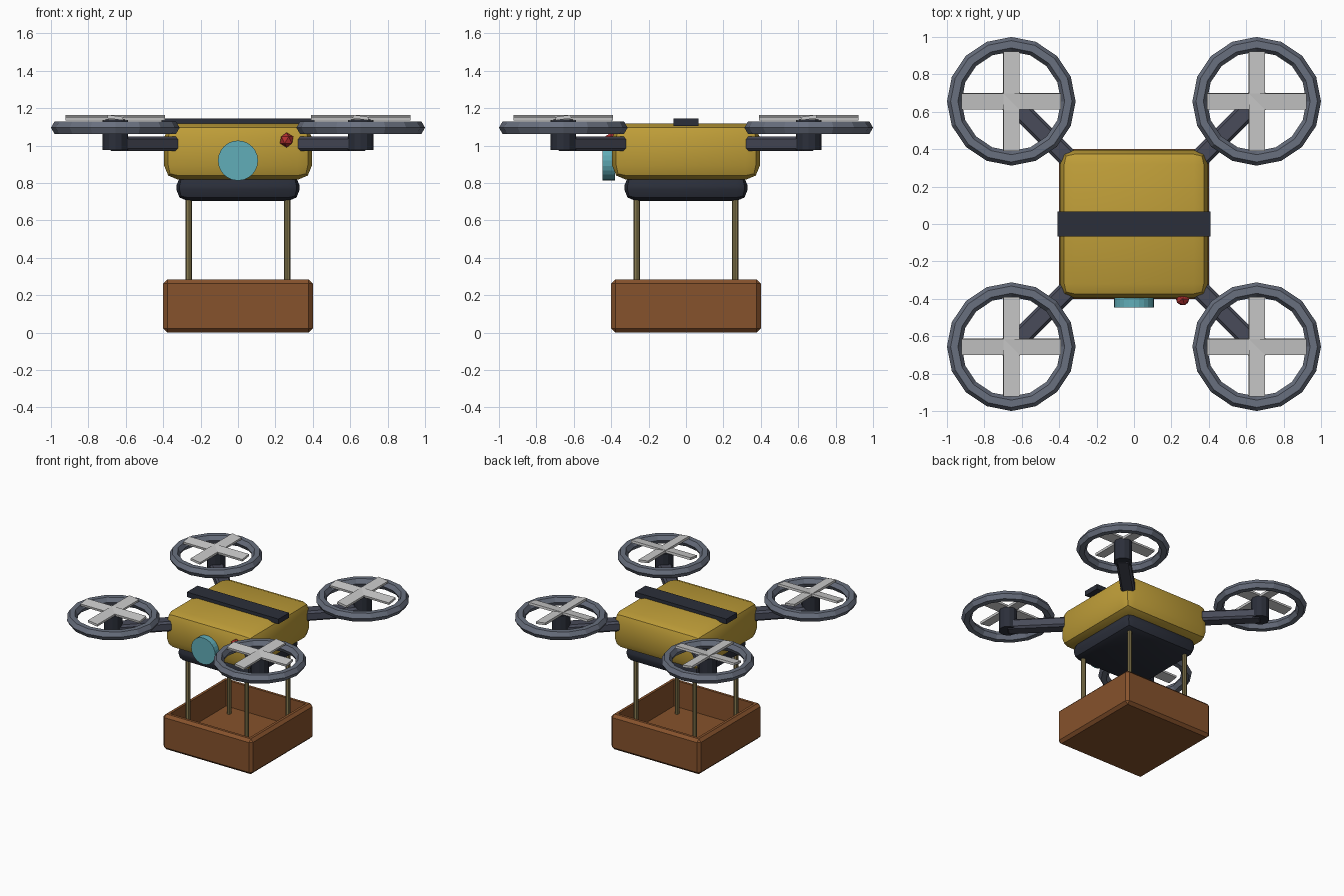
import bpy, bmesh, math
from mathutils import Matrix

if "Cube" in bpy.data.objects:
    bpy.data.objects.remove(bpy.data.objects["Cube"])


def material(name, rgb):
    m = bpy.data.materials.new(name)
    m.diffuse_color = (*rgb, 1)
    m.use_nodes = True
    m.node_tree.nodes["Principled BSDF"].inputs["Base Color"].default_value = m.diffuse_color
    return m


YELLOW = material("yellow", (0.52, 0.34, 0.04))
DARK = material("dark", (0.024, 0.028, 0.042))
ARM = material("arm_grey", (0.065, 0.07, 0.10))
RING = material("ring_grey", (0.14, 0.16, 0.21))
BROWN = material("brown", (0.24, 0.085, 0.025))
ROPE = material("rope", (0.25, 0.2, 0.08))
TEAL = material("teal", (0.12, 0.42, 0.48))
RED = material("red", (0.45, 0.03, 0.03))


def finish(name, bm, mat=None, loc=(0, 0, 0), rot=(0, 0, 0), smooth=None):
    me = bpy.data.meshes.new(name)
    bmesh.ops.recalc_face_normals(bm, faces=bm.faces)
    bm.to_mesh(me)
    bm.free()
    ob = bpy.data.objects.new(name, me)
    bpy.context.collection.objects.link(ob)
    ob.location, ob.rotation_euler = loc, rot
    if mat:
        me.materials.append(mat)
    if smooth:
        bpy.ops.object.select_all(action='DESELECT')
        ob.select_set(True)
        bpy.context.view_layer.objects.active = ob
        bpy.ops.object.shade_smooth_by_angle(angle=math.radians(smooth))
    return ob


def box(name, size, loc, mat=None, bevel=0, segs=1, rot=(0, 0, 0), smooth=None):
    bm = bmesh.new()
    bmesh.ops.create_cube(bm, size=1, matrix=Matrix.Diagonal((*size, 1)))
    if bevel:
        bmesh.ops.bevel(bm, geom=bm.edges[:], offset=bevel, segments=segs,
                        profile=0.5, affect='EDGES')
    return finish(name, bm, mat, loc, rot, smooth)


def cylinder(name, r, depth, loc, mat, sides, rot=(0, 0, 0)):
    bm = bmesh.new()
    bmesh.ops.create_cone(bm, cap_ends=True, segments=sides, radius1=r,
                          radius2=r, depth=depth)
    return finish(name, bm, mat, loc, rot)


# Body, belly plate and top strap
box("body", (0.79, 0.79, 0.30), (0, 0, 0.968), YELLOW, 0.075, 2, smooth=40)
box("belly", (0.66, 0.66, 0.14), (0, 0, 0.775), DARK, 0.06, 2, smooth=40)
box("top_strap", (0.82, 0.135, 0.04), (0, 0, 1.124), DARK)

# Camera lens and signal light
cylinder("lens", 0.107, 0.065, (0, -0.413, 0.92), TEAL, 24, (math.pi / 2, 0, 0))
bm = bmesh.new()
bmesh.ops.create_icosphere(bm, subdivisions=1, radius=0.04)
finish("signal_light", bm, RED, (0.26, -0.4, 1.03))

# Open cargo tray: inset the top and sink it to the floor
bm = bmesh.new()
bmesh.ops.create_cube(bm, size=1, matrix=Matrix.Translation((0, 0, 0.143))
                      @ Matrix.Diagonal((0.8, 0.8, 0.285, 1)))
bmesh.ops.bevel(bm, geom=bm.edges[:], offset=0.022, segments=1, affect='EDGES')
bm.faces.ensure_lookup_table()
top = max(bm.faces, key=lambda f: f.calc_center_median().z)
bmesh.ops.inset_region(bm, faces=[top], thickness=0.03)
for v in bmesh.ops.inset_region(bm, faces=[top], thickness=0.0005)["faces"]:
    pass
for v in top.verts:
    v.co.z = 0.075
finish("cargo_tray", bm, BROWN)

# Rotor parts repeated at each corner
C = 0.656
for sx in (-1, 1):
    for sy in (-1, 1):
        tag = ("right" if sx > 0 else "left") + ("_back" if sy > 0 else "_front")
        cylinder("hanger_" + tag, 0.017, 0.66, (sx * 0.263, sy * 0.263, 0.40),
                 ROPE, 8)
        box("arm_" + tag, (0.53, 0.105, 0.08), (sx * 0.475, sy * 0.475, 1.01),
            ARM, 0.015, rot=(0, 0, math.atan2(sy, sx)))
        cylinder("motor_" + tag, 0.068, 0.165, (sx * C, sy * C, 1.058), DARK, 12)
        # Guard ring: hexagonal section swept round 16 steps
        bm = bmesh.new()
        rows = []
        for i in range(16):
            a = 2 * math.pi * i / 16
            row = []
            for j in range(6):
                b = 2 * math.pi * j / 6
                r = 0.305 + 0.039 * math.cos(b)
                row.append(bm.verts.new((r * math.cos(a), r * math.sin(a),
                                         0.039 * math.sin(b))))
            rows.append(row)
        for i in range(16):
            p, q = rows[i], rows[(i + 1) % 16]
            for j in range(6):
                k = (j + 1) % 6
                bm.faces.new((p[j], q[j], q[k], p[k]))
        finish("guard_ring_" + tag, bm, RING, (sx * C, sy * C, 1.096))
        # Crossed pitched blades
        for n in range(2):
            box(f"blade_{n}_{tag}", (0.53, 0.085, 0.018), (sx * C, sy * C, 1.15),
                rot=(math.radians(8), 0, n * math.pi / 2))
